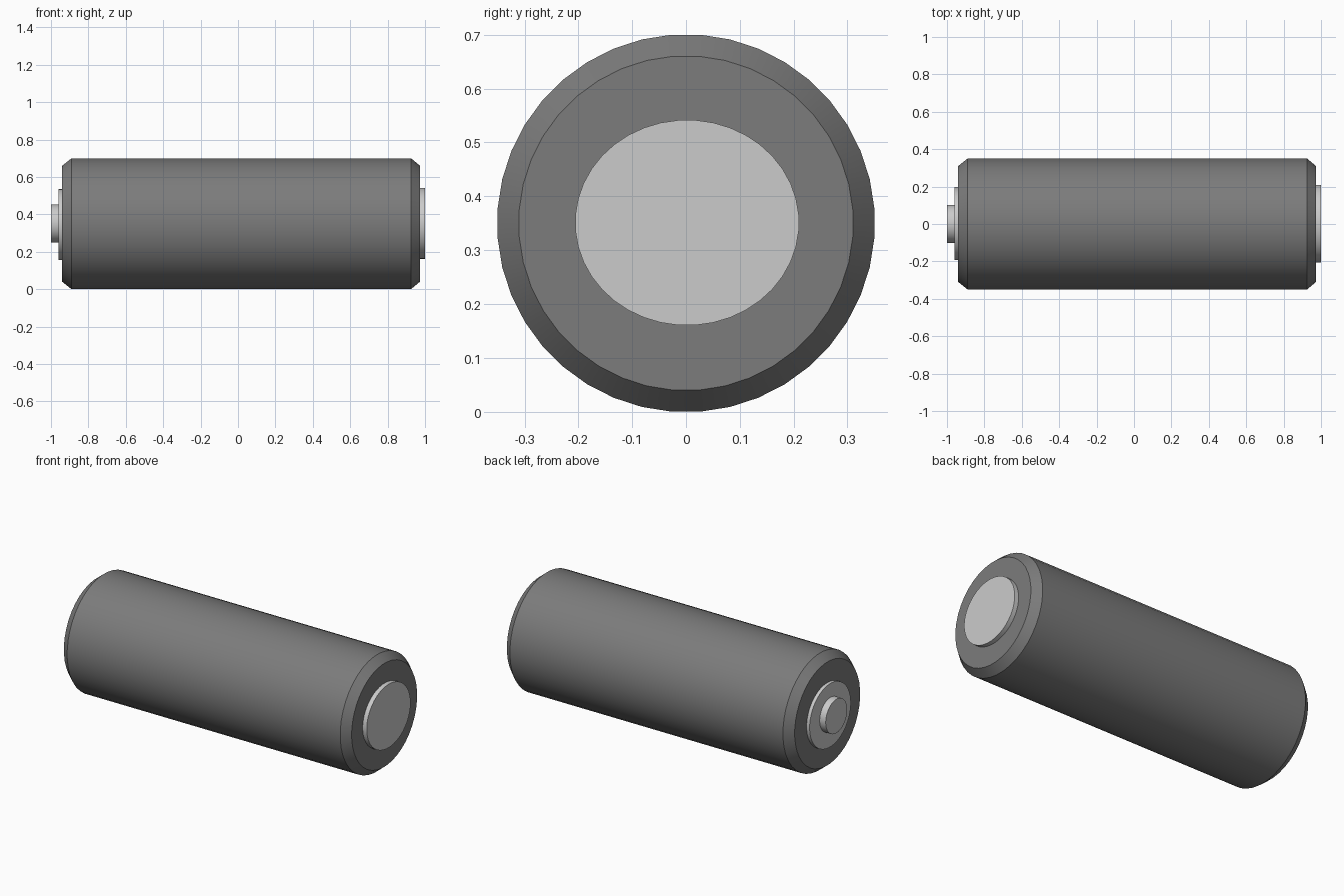
import bpy, bmesh, math

if "Cube" in bpy.data.objects:
    bpy.data.objects.remove(bpy.data.objects["Cube"])

SIDES = 40
dark = bpy.data.materials.new("dark_casing")
dark.diffuse_color = (0.2, 0.2, 0.2, 1)
dark.use_nodes = True
dark.node_tree.nodes["Principled BSDF"].inputs["Base Color"].default_value = dark.diffuse_color


def lathe_x(name, profile, cy=0.0, cz=0.35, stretch_y=1.0, material=None):
    """Solid around the x axis; profile is a list of (x, radius)."""
    bm = bmesh.new()
    rings = []
    for x, r in profile:
        ring = []
        for i in range(SIDES):
            a = 2 * math.pi * (i + 0.5) / SIDES
            ring.append(bm.verts.new((x, cy + r * stretch_y * math.cos(a), cz + r * math.sin(a))))
        rings.append(ring)
    for a, b in zip(rings, rings[1:]):
        for i in range(SIDES):
            j = (i + 1) % SIDES
            bm.faces.new((a[i], a[j], b[j], b[i]))
    bm.faces.new(rings[0])
    bm.faces.new(rings[-1])
    bmesh.ops.recalc_face_normals(bm, faces=bm.faces)
    mesh = bpy.data.meshes.new(name)
    bm.to_mesh(mesh)
    bm.free()
    obj = bpy.data.objects.new(name, mesh)
    bpy.context.collection.objects.link(obj)
    if material:
        mesh.materials.append(material)
    bpy.ops.object.select_all(action='DESELECT')
    obj.select_set(True)
    bpy.context.view_layer.objects.active = obj
    bpy.ops.object.shade_smooth_by_angle(angle=math.radians(30))
    return obj


# Cylindrical casing with chamfered ends
R = 0.35 / math.cos(math.pi / SIDES)
lathe_x("casing", [(-0.94, 0.311), (-0.89, R), (0.925, R), (0.973, 0.311)], material=dark)

# Flat contact on the right end, slightly wider than tall
lathe_x("flat_contact", [(0.968, 0.191), (1.0, 0.191)], cy=0.002, cz=0.351, stretch_y=1.09)

# Stepped contact with a raised button on the left end
lathe_x("contact_plate", [(-0.96, 0.191), (-0.935, 0.191)], cy=0.002, cz=0.346, stretch_y=1.025)
lathe_x("contact_button", [(-1.0, 0.102), (-0.955, 0.102)], cz=0.351)
